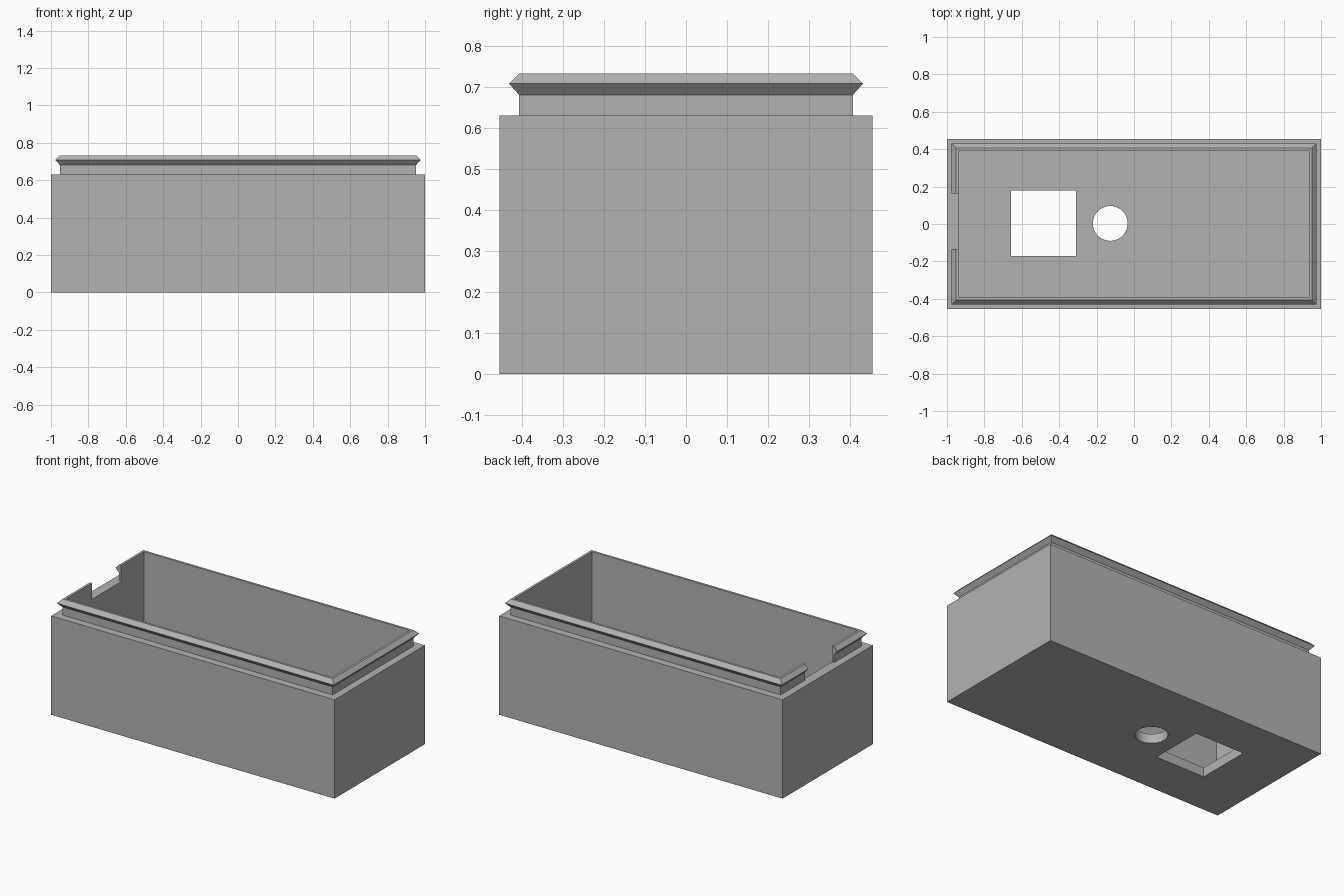
import bpy, bmesh

cube = bpy.data.objects.get("Cube")
if cube:
    bpy.data.objects.remove(cube, do_unlink=True)

grey = bpy.data.materials.new("plain grey")
grey.use_nodes = True
colour = (0.45, 0.45, 0.45, 1)
grey.diffuse_color = colour
grey.node_tree.nodes["Principled BSDF"].inputs["Base Color"].default_value = colour

HALF_X, HALF_Y = 1.0, 0.455
FLOOR, SHOULDER, TOP = 0.06, 0.63, 0.733


def tray(name, profile):
    """Sweep an (inset, height) profile round the rectangle, capping both ends."""
    bm = bmesh.new()
    rings = []
    for inset, z in profile:
        x, y = HALF_X - inset, HALF_Y - inset
        rings.append([bm.verts.new((sx * x, sy * y, z))
                      for sx, sy in ((-1, -1), (1, -1), (1, 1), (-1, 1))])
    for low, high in zip(rings, rings[1:]):
        for i in range(4):
            j = (i + 1) % 4
            bm.faces.new((low[i], low[j], high[j], high[i]))
    bm.faces.new(rings[0][::-1])
    bm.faces.new(rings[-1])
    bmesh.ops.recalc_face_normals(bm, faces=bm.faces[:])
    mesh = bpy.data.meshes.new(name)
    bm.to_mesh(mesh)
    bm.free()
    obj = bpy.data.objects.new(name, mesh)
    bpy.context.collection.objects.link(obj)
    mesh.materials.append(grey)
    return obj


def cut(target, cutter, name):
    """Subtract a cutter, then remove it."""
    cutter.name = name
    cutter.hide_render = True
    cutter.data.materials.append(grey)
    mod = target.modifiers.new(name, 'BOOLEAN')
    mod.operation, mod.solver, mod.object = 'DIFFERENCE', 'EXACT', cutter
    bpy.context.view_layer.objects.active = target
    bpy.ops.object.modifier_apply(modifier=name)
    bpy.data.objects.remove(cutter, do_unlink=True)


def block(x0, x1, y0, y1, z0, z1):
    bpy.ops.mesh.primitive_cube_add(
        size=1, location=((x0 + x1) / 2, (y0 + y1) / 2, (z0 + z1) / 2))
    obj = bpy.context.object
    obj.scale = (x1 - x0, y1 - y0, z1 - z0)
    bpy.context.view_layer.update()
    return obj


# Open box with shoulder, neck and bevelled snap rim
box = tray("open_box", [
    (0, 0), (0, SHOULDER), (0.048, SHOULDER), (0.048, 0.681),
    (0.024, 0.708), (0.048, TOP), (0.063, TOP), (0.063, FLOOR)])

# Gap in the right end of the rim
cut(box, block(-1.1, -0.9, -0.133, 0.162, SHOULDER, 0.9), "rim_gap")

# Square and round openings in the floor
cut(box, block(-0.658, -0.31, -0.17, 0.178, -0.1, 0.2), "square_opening")
bpy.ops.mesh.primitive_cylinder_add(
    vertices=48, radius=0.093, depth=0.3, location=(-0.127, 0.003, 0.05))
cut(box, bpy.context.object, "round_opening")

# Smooth only the round opening
bpy.ops.object.select_all(action='DESELECT')
box.select_set(True)
bpy.context.view_layer.objects.active = box
bpy.ops.object.shade_smooth_by_angle(angle=0.52)
